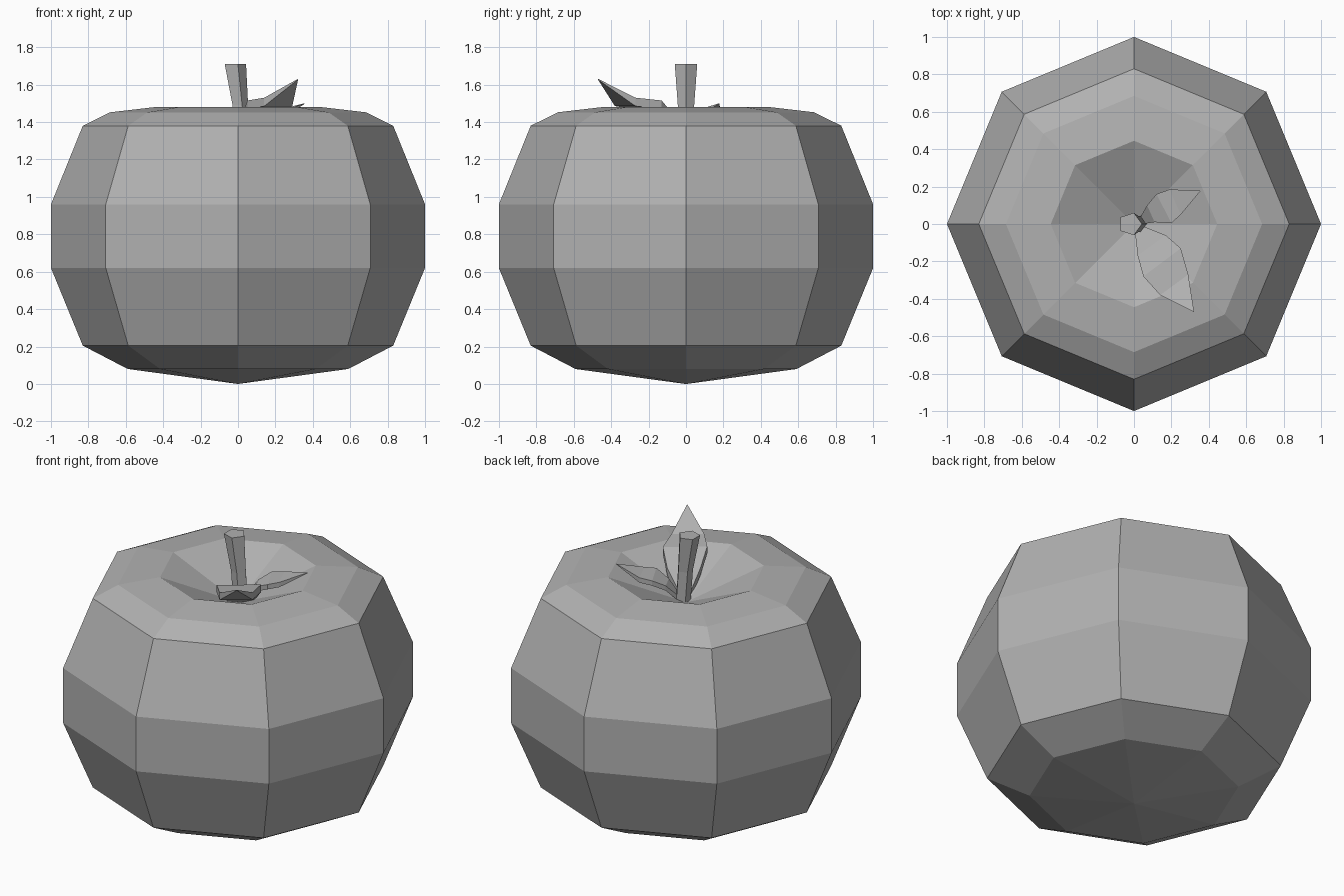
import bpy
import bmesh
from math import cos, sin, tau

if "Cube" in bpy.data.objects:
    bpy.data.objects.remove(bpy.data.objects["Cube"])

# Shared darker grey
grey = bpy.data.materials.new("dark_grey")
grey.diffuse_color = (0.44, 0.44, 0.44, 1)
grey.use_nodes = True
grey.node_tree.nodes["Principled BSDF"].inputs["Base Color"].default_value = grey.diffuse_color


def make_object(name, bm):
    bmesh.ops.remove_doubles(bm, verts=bm.verts, dist=0.0005)
    bmesh.ops.recalc_face_normals(bm, faces=bm.faces)
    mesh = bpy.data.meshes.new(name)
    bm.to_mesh(mesh)
    bm.free()
    mesh.materials.append(grey)
    obj = bpy.data.objects.new(name, mesh)
    bpy.context.collection.objects.link(obj)
    return obj


def loft(name, rings):
    """Join equal-length rings of points into a capped solid."""
    bm = bmesh.new()
    rows = [[bm.verts.new(p) for p in ring] for ring in rings]
    n = len(rows[0])
    for a, b in zip(rows, rows[1:]):
        for i in range(n):
            j = (i + 1) % n
            bm.faces.new((a[i], a[j], b[j], b[i]))
    bm.faces.new(rows[0])
    bm.faces.new(rows[-1])
    return make_object(name, bm)


def ring(sides, r, z, x=0.0):
    return [(x + r * cos(tau * i / sides), r * sin(tau * i / sides), z)
            for i in range(sides)]


def leaf(name, rows, thick):
    """Each row: left xy, right xy, height; thickness fades to the tip."""
    rings = []
    for k, (lx, ly, rx, ry, z) in enumerate(rows):
        t = 0.004 if k == len(rows) - 1 else thick
        rings.append([(lx, ly, z), (rx, ry, z),
                      (rx, ry, z - t), (lx, ly, z - t)])
    return loft(name, rings)


# Fruit body: eight-sided, with a dished top
profile = [(0.001, 0), (0.59, 0.08), (0.83, 0.205), (1.0, 0.62), (1.0, 0.96),
           (0.83, 1.38), (0.685, 1.452), (0.445, 1.48), (0.001, 1.29)]
loft("fruit_body", [ring(8, r, z) for r, z in profile])

# Five-sided leaning stem
loft("stem", [ring(5, 0.045, 1.27, 0.025), ring(5, 0.046, 1.49, 0.008),
              ring(5, 0.063, 1.71, -0.02)])

# Large leaf, pointing front right
leaf("large_leaf", [
    (0.005, -0.04, 0.045, -0.01, 1.32),
    (0.02, -0.17, 0.17, -0.06, 1.43),
    (0.05, -0.28, 0.25, -0.13, 1.515),
    (0.14, -0.38, 0.29, -0.27, 1.53),
    (0.319, -0.47, 0.321, -0.469, 1.63)], 0.045)

# Small leaf, pointing right and slightly back
leaf("small_leaf", [
    (0.03, 0.03, 0.045, 0.0, 1.33),
    (0.07, 0.10, 0.11, 0.01, 1.41),
    (0.12, 0.16, 0.20, 0.005, 1.45),
    (0.19, 0.185, 0.25, 0.05, 1.46),
    (0.354, 0.178, 0.355, 0.176, 1.50)], 0.03)
